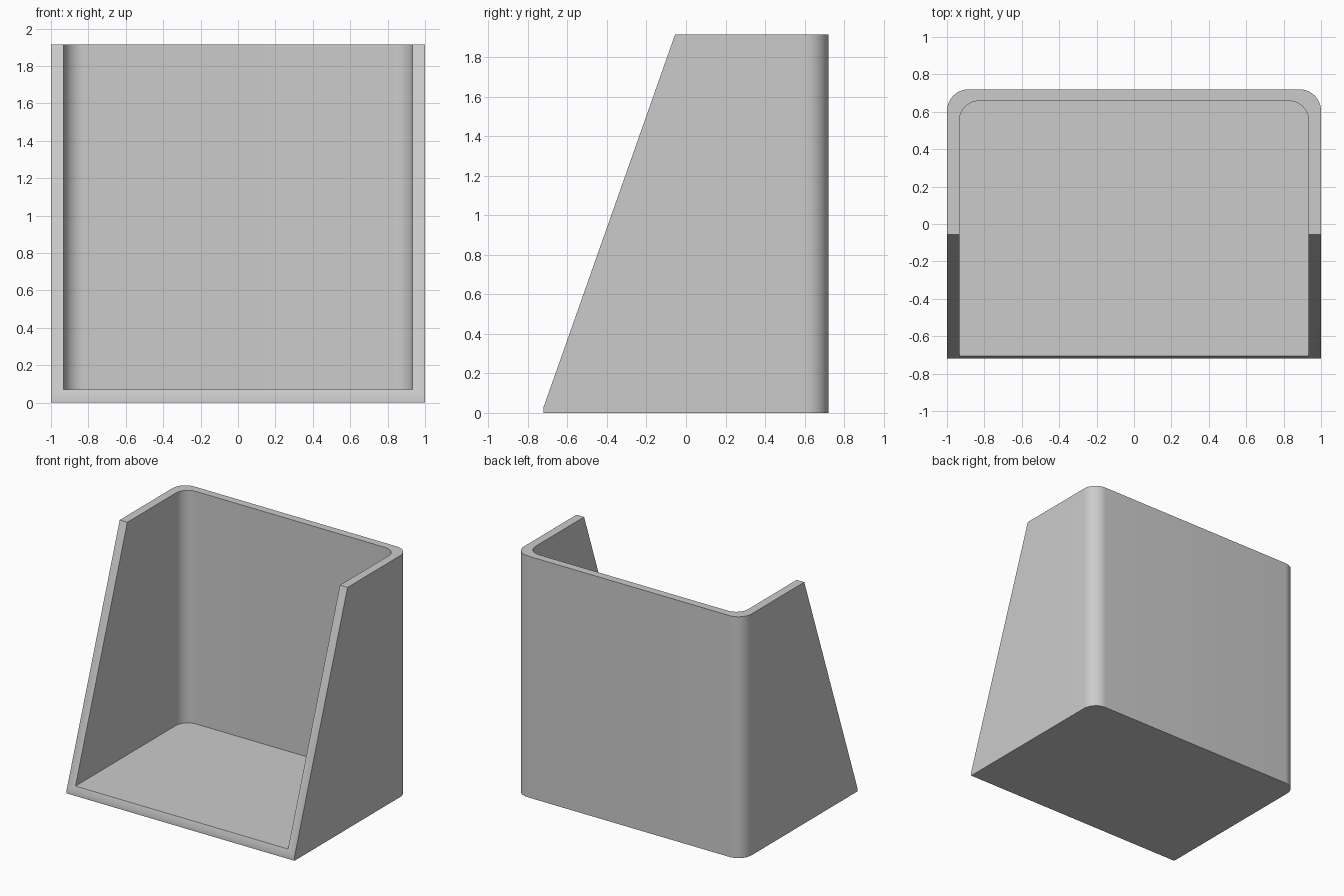
import bpy, bmesh, math

default = bpy.data.objects.get("Cube")
if default:
    bpy.data.objects.remove(default, do_unlink=True)

HALF_W, HALF_D, HEIGHT = 1.0, 0.72, 1.915
WALL_X, WALL_Y, FLOOR = 0.067, 0.062, 0.07
R_OUT, R_IN = 0.115, 0.105
SLOPE_TOP_Y, LIP = -0.055, 0.03

grey = bpy.data.materials.new("plain grey")
grey.use_nodes = True
COLOUR = (0.6, 0.6, 0.6, 1)
grey.diffuse_color = COLOUR
grey.node_tree.nodes["Principled BSDF"].inputs["Base Color"].default_value = COLOUR


def prism(name, points, direction):
    """Closed solid: a flat outline extruded along a direction."""
    bm = bmesh.new()
    face = bm.faces.new([bm.verts.new(p) for p in points])
    extruded = bmesh.ops.extrude_face_region(bm, geom=[face])["geom"]
    moved = [v for v in extruded if isinstance(v, bmesh.types.BMVert)]
    bmesh.ops.translate(bm, verts=moved, vec=direction)
    bmesh.ops.recalc_face_normals(bm, faces=bm.faces)
    mesh = bpy.data.meshes.new(name)
    bm.to_mesh(mesh)
    bm.free()
    mesh.materials.append(grey)
    obj = bpy.data.objects.new(name, mesh)
    bpy.context.collection.objects.link(obj)
    return obj


def plan(half_w, front, back, radius, z, steps=12):
    """Plan outline with square front corners and rounded back corners."""
    arc = [math.pi / 2 * i / steps for i in range(steps + 1)]
    right = [(half_w - radius + radius * math.cos(a),
              back - radius + radius * math.sin(a), z) for a in arc]
    left = [(-x, y, z) for x, y, z in reversed(right)]
    return [(-half_w, front, z), (half_w, front, z)] + right + left


# Outer block, hollow space above the floor, and sloping front cut
body = prism("open_front_holder", plan(HALF_W, -HALF_D, HALF_D, R_OUT, 0), (0, 0, HEIGHT))
cavity = prism("cavity_cutter",
               plan(HALF_W - WALL_X, -2, HALF_D - WALL_Y, R_IN, FLOOR), (0, 0, 3))
run = (SLOPE_TOP_Y + HALF_D) / (HEIGHT - LIP)
slope = [(-HALF_D - run, LIP - 1), (SLOPE_TOP_Y + run, HEIGHT + 1), (-3, HEIGHT + 1), (-3, LIP - 1)]
wedge = prism("slope_cutter", [(-2, y, z) for y, z in slope], (4, 0, 0))

bpy.context.view_layer.objects.active = body
body.select_set(True)
for cutter in (cavity, wedge):
    cutter.hide_render = True
    cut = body.modifiers.new(cutter.name, 'BOOLEAN')
    cut.operation = 'DIFFERENCE'
    cut.solver = 'EXACT'
    cut.object = cutter
    bpy.ops.object.modifier_apply(modifier=cut.name)
    bpy.data.objects.remove(cutter, do_unlink=True)

# Smooth the rounded back corners, keep the other edges crisp
bpy.ops.object.shade_smooth_by_angle(angle=math.radians(30))
